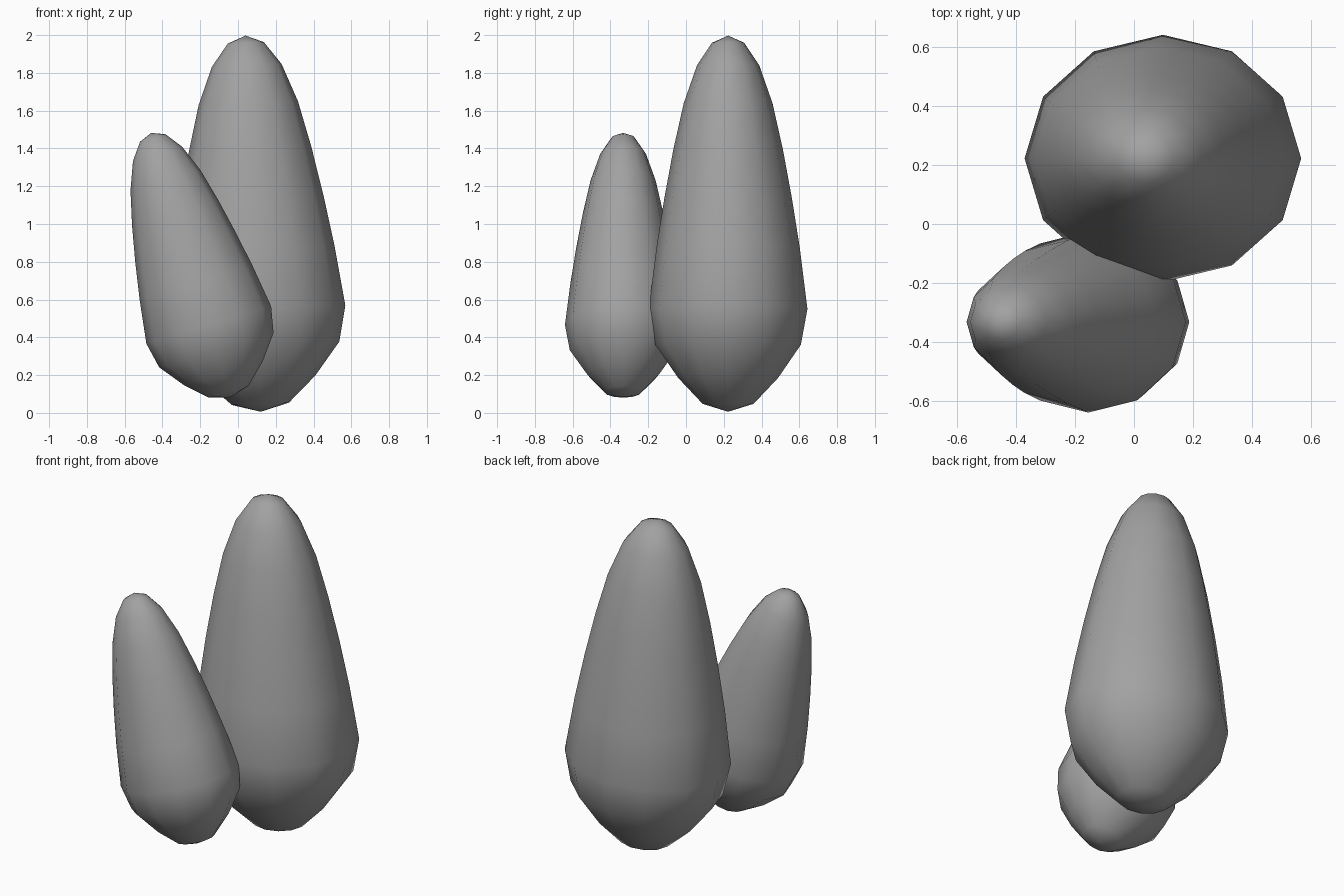
import bpy, bmesh, math
from mathutils import Matrix, Vector

old = bpy.data.objects.get("Cube")
if old:
    bpy.data.objects.remove(old, do_unlink=True)

# Single stone-grey material
GREY = (0.36, 0.36, 0.36, 1.0)
stone = bpy.data.materials.new("stone grey")
stone.use_nodes = True
stone.diffuse_color = GREY
bsdf = next(n for n in stone.node_tree.nodes if n.type == 'BSDF_PRINCIPLED')
bsdf.inputs["Base Color"].default_value = GREY

# Pod outline from bottom tip to top tip: (radius, height)
PROFILE = [(0.135, 0.042), (0.265, 0.18), (0.385, 0.355), (0.42, 0.545),
           (0.38, 0.865), (0.338, 1.13), (0.29, 1.39), (0.235, 1.635),
           (0.165, 1.835), (0.085, 1.955)]
HEIGHT = 1.993
SIDES = 12
WIDEN = 1.12  # pods are slightly wider across x


def make_pod(name, base, scale, lean):
    """Lathe the outline around its axis, then lean it towards -x."""
    bm = bmesh.new()
    rings = []
    for r, z in PROFILE:
        angles = [math.tau * i / SIDES for i in range(SIDES)]
        rings.append([bm.verts.new((WIDEN * r * math.cos(a), r * math.sin(a), z))
                      for a in angles])
    bottom = bm.verts.new((0, 0, 0))
    top = bm.verts.new((0, 0, HEIGHT))
    for i in range(SIDES):
        j = (i + 1) % SIDES
        bm.faces.new((bottom, rings[0][j], rings[0][i]))
        bm.faces.new((top, rings[-1][i], rings[-1][j]))
        for lo, hi in zip(rings, rings[1:]):
            bm.faces.new((lo[i], lo[j], hi[j], hi[i]))
    for f in bm.faces:
        f.smooth = True
    mesh = bpy.data.meshes.new(name)
    bm.to_mesh(mesh)
    bm.free()
    mesh.materials.append(stone)
    obj = bpy.data.objects.new(name, mesh)
    bpy.context.collection.objects.link(obj)
    obj.matrix_world = (Matrix.Translation(Vector(base))
                        @ Matrix.Rotation(-math.radians(lean), 4, 'Y')
                        @ Matrix.Scale(scale, 4))
    return obj


# Tall upright pod behind, small leaning pod in front
make_pod("tall_pod", (0.12, 0.223, 0.006), 1.0, 2.3)
make_pod("small_pod", (-0.04, -0.333, 0.083), 0.733, 16.7)
